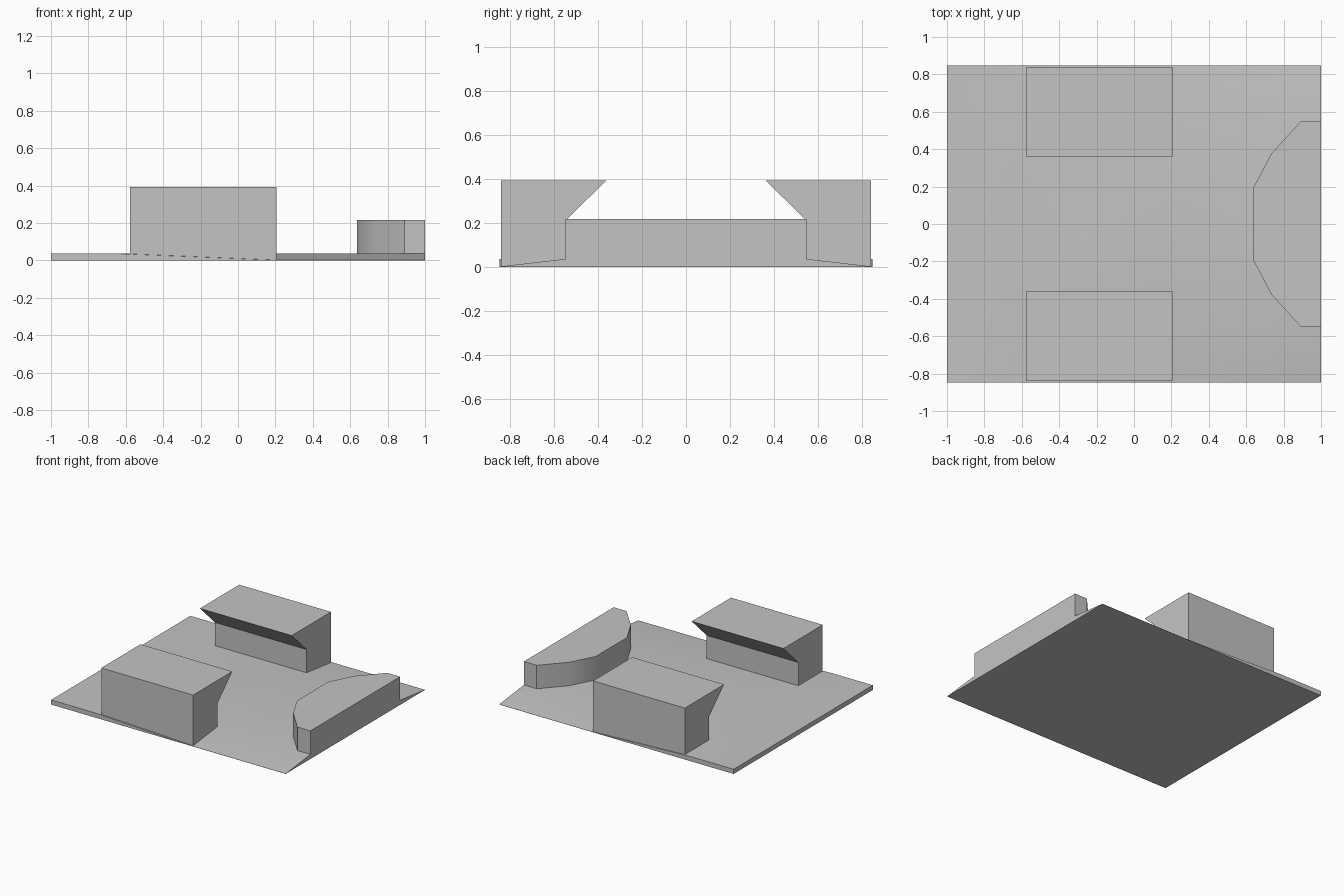
import bpy, bmesh
from math import radians

cube = bpy.data.objects.get("Cube")
if cube:
    bpy.data.objects.remove(cube, do_unlink=True)

grey = bpy.data.materials.new("plain grey")
grey.use_nodes = True
colour = (0.55, 0.55, 0.55, 1)
grey.diffuse_color = colour
grey.node_tree.nodes["Principled BSDF"].inputs["Base Color"].default_value = colour

DEPTH = 0.848    # half width of the base
THICK = 0.036    # base thickness


def finish(name, bm):
    bmesh.ops.recalc_face_normals(bm, faces=bm.faces)
    mesh = bpy.data.meshes.new(name)
    bm.to_mesh(mesh)
    bm.free()
    mesh.materials.append(grey)
    obj = bpy.data.objects.new(name, mesh)
    bpy.context.collection.objects.link(obj)
    bpy.ops.object.select_all(action="DESELECT")
    obj.select_set(True)
    bpy.context.view_layer.objects.active = obj
    bpy.ops.object.shade_smooth_by_angle(angle=radians(30))
    return obj


def prism(name, outline, shift):
    """Extrude a closed outline along a vector."""
    bm = bmesh.new()
    face = bm.faces.new([bm.verts.new(p) for p in outline])
    ext = bmesh.ops.extrude_face_region(bm, geom=[face], use_keep_orig=True)
    verts = [g for g in ext["geom"] if isinstance(g, bmesh.types.BMVert)]
    bmesh.ops.translate(bm, verts=verts, vec=shift)
    return finish(name, bm)


# Base plate: flat middle, long edges tapering to nothing toward +x
bm = bmesh.new()
columns = [(-1, THICK), (-0.64, THICK), (0.205, 0.001), (1, 0.001)]
grid = []
for x, edge in columns:
    rows = [(-DEPTH, edge), (-0.545, THICK), (0.545, THICK), (DEPTH, edge)]
    grid.append([bm.verts.new((x, y, z)) for y, z in rows])
for a, b in zip(grid, grid[1:]):
    for j in range(3):
        bm.faces.new((a[j], b[j], b[j + 1], a[j + 1]))
border = [e for e in bm.edges if e.is_boundary]
ext = bmesh.ops.extrude_edge_only(bm, edges=border)
low = [g for g in ext["geom"] if isinstance(g, bmesh.types.BMVert)]
for v in low:
    v.co.z = 0
bmesh.ops.contextual_create(bm, geom=[g for g in ext["geom"]
                                      if isinstance(g, bmesh.types.BMEdge) and g.is_boundary])
finish("base_plate", bm)

# Two side blocks with an overhanging inner lip
profile = [(0.84, 0.001), (0.84, 0.392), (0.362, 0.392), (0.543, 0.215), (0.543, 0.001)]
for name, side in (("front_block", -1), ("back_block", 1)):
    prism(name, [(-0.578, side * y, z) for y, z in profile], (0.783, 0, 0))

# Rounded block on the +x edge
half = [(1, 0.547), (0.89, 0.547), (0.735, 0.377), (0.637, 0.192)]
arc = half + [(x, -y) for x, y in reversed(half)]
prism("rounded_end_block", [(x, y, 0.001) for x, y in arc], (0, 0, 0.216))
